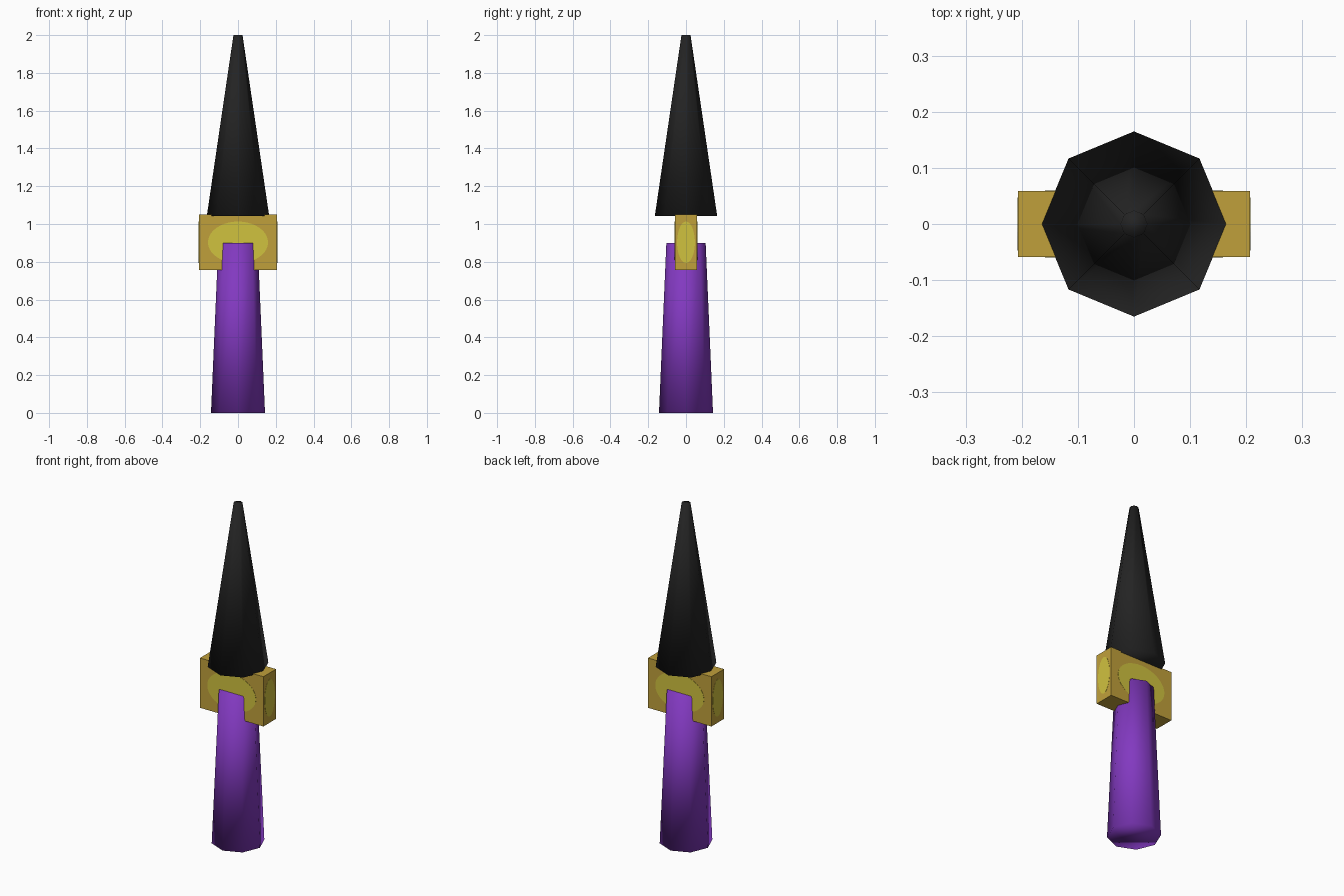
import bpy, bmesh, math
from mathutils import Matrix

if "Cube" in bpy.data.objects:
    bpy.data.objects.remove(bpy.data.objects["Cube"])


def srgb(r, g, b):
    def lin(c):
        c /= 255
        return c / 12.92 if c <= 0.04045 else ((c + 0.055) / 1.055) ** 2.4
    return (lin(r), lin(g), lin(b), 1)


def material(name, rgb):
    m = bpy.data.materials.new(name)
    m.diffuse_color = srgb(*rgb)
    m.use_nodes = True
    m.node_tree.nodes["Principled BSDF"].inputs["Base Color"].default_value = m.diffuse_color
    return m


BLACK = material("black", (35, 35, 35))
GOLD = material("gold", (192, 160, 59))
YELLOW = material("yellow", (208, 194, 63))
PURPLE = material("purple", (130, 57, 192))


def finish(bm, name, mat, smooth=False):
    bmesh.ops.recalc_face_normals(bm, faces=bm.faces)
    for f in bm.faces:
        f.smooth = smooth
    me = bpy.data.meshes.new(name)
    bm.to_mesh(me)
    bm.free()
    me.materials.append(mat)
    ob = bpy.data.objects.new(name, me)
    bpy.context.collection.objects.link(ob)
    return ob


def tapered(name, r0, r1, z0, z1, mat):
    """Smooth eight-sided tapered post with corners on the x and y axes."""
    bm = bmesh.new()
    rings = [[bm.verts.new((r * math.cos(i * math.pi / 4),
                            r * math.sin(i * math.pi / 4), z)) for i in range(8)]
             for r, z in ((r0, z0), (r1, z1))]
    for i in range(8):
        j = (i + 1) % 8
        bm.faces.new((rings[0][i], rings[0][j], rings[1][j], rings[1][i]))
    bm.faces.new(rings[0])
    bm.faces.new(rings[1])
    return finish(bm, name, mat, True)


# Handle and spike
tapered("handle", 0.143, 0.104, 0.0, 0.90, PURPLE)
tapered("spike", 0.165, 0.024, 1.043, 2.0, BLACK)

# Guard block
HX, HY, HZ, CZ = 0.207, 0.059, 0.147, 0.903
bm = bmesh.new()
bmesh.ops.create_cube(bm, size=1, matrix=Matrix.Translation((0, 0, CZ))
                      @ Matrix.Diagonal((2 * HX, 2 * HY, 2 * HZ, 1)))
finish(bm, "guard", GOLD)


# Oval inlays on the four upright sides of the guard
def inlay(name, angle, half_width, dist):
    bm = bmesh.new()
    bmesh.ops.create_cone(bm, cap_ends=True, segments=40, radius1=1, radius2=1, depth=0.002)
    m = (Matrix.Translation((0, 0, CZ)) @ Matrix.Rotation(angle, 4, 'Z')
         @ Matrix.Translation((0, -dist, 0)) @ Matrix.Rotation(math.pi / 2, 4, 'X')
         @ Matrix.Diagonal((half_width, 0.11, 1, 1)))
    bmesh.ops.transform(bm, matrix=m, verts=bm.verts)
    finish(bm, name, YELLOW)


for k, side in enumerate(("front", "right", "back", "left")):
    wide = k % 2 == 0
    inlay(side + "_inlay", k * math.pi / 2, 0.159 if wide else 0.047, HY if wide else HX)
